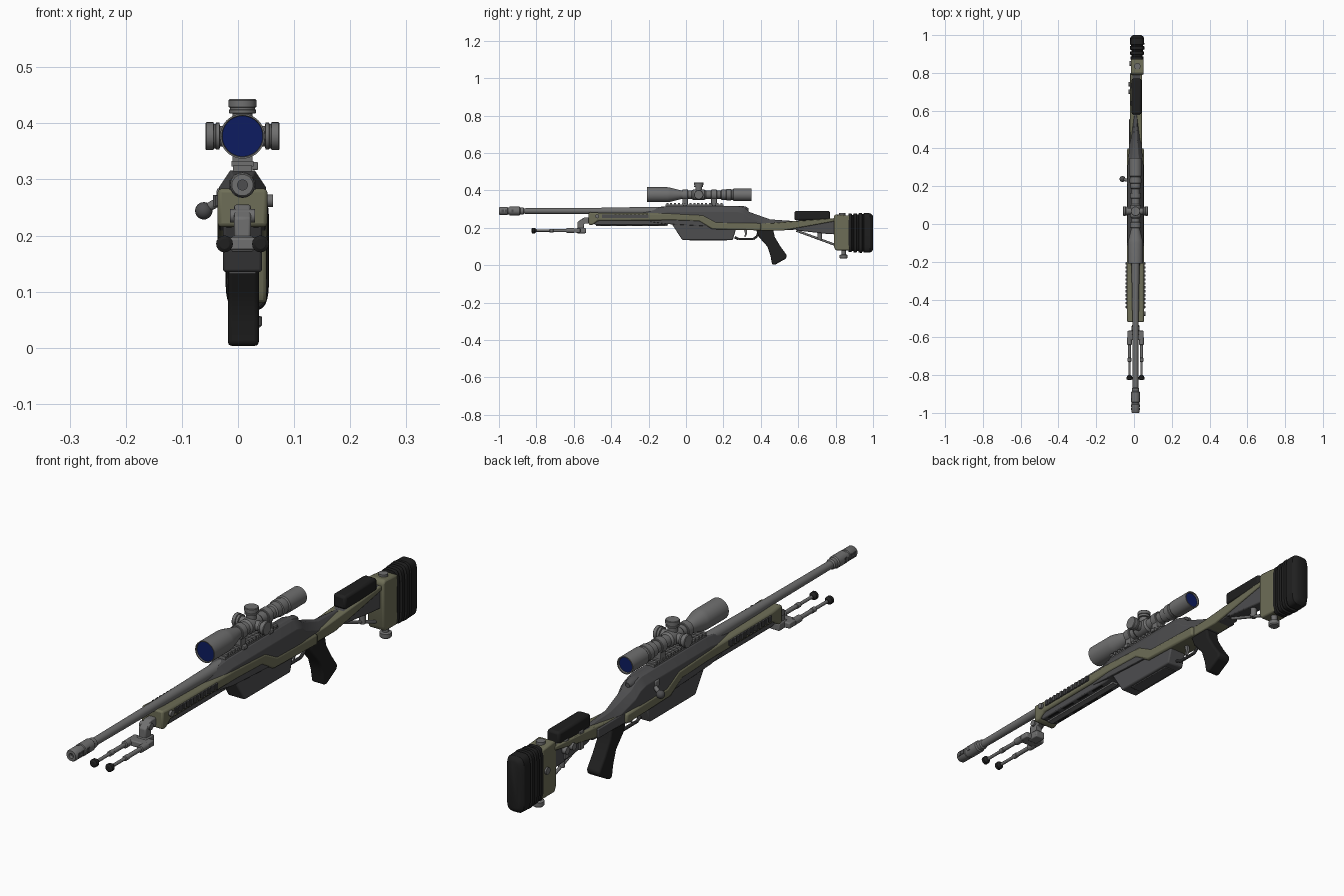
import bpy, bmesh, math
from mathutils import Vector, Matrix

CX = 0.008  # centre line of the barrel


def mat(name, c):
    m = bpy.data.materials.new(name)
    m.diffuse_color = (*c, 1)
    return m


METAL = mat("steel grey", (0.16, 0.16, 0.16))
DARK = mat("dark grey", (0.075, 0.075, 0.078))
OLIVE = mat("olive", (0.155, 0.155, 0.095))
BLACK = mat("rubber black", (0.014, 0.014, 0.014))
LENS = mat("lens blue", (0.004, 0.012, 0.12))


def finish(name, bm, m, bevel=0, segs=2):
    bmesh.ops.recalc_face_normals(bm, faces=bm.faces)
    me = bpy.data.meshes.new(name)
    bm.to_mesh(me)
    bm.free()
    me.materials.append(m)
    ob = bpy.data.objects.new(name, me)
    bpy.context.collection.objects.link(ob)
    me.shade_smooth()
    me.set_sharp_from_angle(angle=math.radians(32))
    if bevel:
        b = ob.modifiers.new("bevel", 'BEVEL')
        b.width, b.segments, b.limit_method = bevel, segs, 'ANGLE'
    return ob


def skin(bm, rings, caps=True):
    rings = [[bm.verts.new(p) for p in r] for r in rings]
    n = len(rings[0])
    for a, b in zip(rings, rings[1:]):
        for i in range(n):
            bm.faces.new((a[i], a[(i + 1) % n], b[(i + 1) % n], b[i]))
    if caps:
        bm.faces.new(rings[0])
        bm.faces.new(rings[-1])


def slab(name, pts, x0, x1, m, bevel=0.0, segs=2):
    """Side profile of (y, z) points pushed out across x."""
    bm = bmesh.new()
    skin(bm, [[(x, y, z) for y, z in pts] for x in (x0, x1)])
    return finish(name, bm, m, bevel, segs)


def lathe(name, prof, centre, m, axis='Y', n=32):
    """(offset, radius) profile turned round an axis."""
    bm = bmesh.new()
    c = Vector(centre)
    rings = []
    for a, r in prof:
        ring = []
        for i in range(n):
            t = 2 * math.pi * i / n
            u, v = r * math.cos(t), r * math.sin(t)
            ring.append(c + Vector({'X': (a, u, v), 'Y': (u, a, v), 'Z': (u, v, a)}[axis]))
        rings.append(ring)
    skin(bm, rings)
    return finish(name, bm, m)


def rod(name, p, q, r, m, n=16):
    p, q = Vector(p), Vector(q)
    bm = bmesh.new()
    rot = (q - p).to_track_quat('Z', 'Y').to_matrix().to_4x4()
    bmesh.ops.create_cone(bm, cap_ends=True, segments=n, radius1=r, radius2=r,
                          depth=(q - p).length, matrix=Matrix.Translation((p + q) / 2) @ rot)
    return finish(name, bm, m)


def boxes(name, items, m, bevel=0.0):
    bm = bmesh.new()
    for c, s in items:
        bmesh.ops.create_cube(bm, size=1, matrix=Matrix.Translation(c) @ Matrix.Diagonal((*s, 1)))
    return finish(name, bm, m, bevel)


def loft(name, secs, m, cx=0.02, cz=0.03, x=CX):
    """Sections (y, half width, bottom, top) with sloped upper shoulders."""
    bm = bmesh.new()
    rings = []
    for y, h, z0, z1 in secs:
        rings.append([(x + a, y, z) for a, z in ((-h, z0), (h, z0), (h, z1 - cz), (h - cx, z1),
                                                 (cx - h, z1), (-h, z1 - cz))])
    skin(bm, rings)
    return finish(name, bm, m, 0.002)


# Barrel and muzzle brake
lathe("barrel", [(-0.9, 0.0145), (-0.5, 0.0165), (-0.25, 0.021), (-0.05, 0.024)], (CX, 0, 0.29), METAL)
lathe("muzzle_brake", [(-0.94, 0.009), (-1.0, 0.009), (-1.0, 0.019), (-0.995, 0.022), (-0.955, 0.022),
                       (-0.953, 0.020), (-0.945, 0.020), (-0.943, 0.023), (-0.89, 0.023), (-0.885, 0.019),
                       (-0.87, 0.019), (-0.865, 0.0146)], (CX, 0, 0.29), METAL)
boxes("brake_ports", [((CX, y, 0.29), (0.046, 0.012, 0.018)) for y in (-0.98, -0.962, -0.928)], DARK)

# Upper receiver, tang and wrist
loft("receiver", [(-0.25, 0.030, 0.24, 0.288), (-0.10, 0.042, 0.22, 0.316), (0.28, 0.042, 0.2, 0.316),
                  (0.315, 0.041, 0.19, 0.306), (0.34, 0.038, 0.19, 0.284), (0.45, 0.030, 0.185, 0.245),
                  (0.58, 0.026, 0.19, 0.236)], DARK)
lathe("bolt_shroud", [(0.2, 0.022), (0.29, 0.022), (0.32, 0.018), (0.335, 0.008)], (CX, 0, 0.296), DARK)
rod("bolt_handle", (-0.015, 0.225, 0.272), (-0.058, 0.238, 0.247), 0.008, METAL)
bm = bmesh.new()
bmesh.ops.create_uvsphere(bm, u_segments=20, v_segments=12, radius=0.0155,
                          matrix=Matrix.Translation((-0.061, 0.238, 0.244)))
finish("bolt_knob", bm, DARK)
boxes("bolt_root", [((-0.022, 0.222, 0.272), (0.032, 0.03, 0.026))], METAL, 0.005)

# Olive chassis running down both sides
slab("chassis_shell", [(-0.52, 0.284), (-0.46, 0.28), (-0.1, 0.278), (0.09, 0.268), (0.16, 0.23), (0.40, 0.224),
                       (0.40, 0.186), (0.14, 0.193), (0.07, 0.235), (-0.08, 0.24), (-0.47, 0.238),
                       (-0.5, 0.215), (-0.52, 0.215)],
     CX - 0.0445, CX + 0.0445, OLIVE, 0.007)
slab("stock_arm", [(0.39, 0.224), (0.46, 0.226), (0.58, 0.236), (0.80, 0.252), (0.80, 0.236), (0.6, 0.2),
                   (0.52, 0.186), (0.39, 0.186)], CX - 0.028, CX + 0.034, OLIVE, 0.004)
boxes("wrist_left_panel", [((CX - 0.030, 0.47, 0.207), (0.008, 0.17, 0.036))], DARK, 0.003)

# Fore-end lower rail, slots and side rails
slab("fore_end_lower", [(-0.50, 0.245), (-0.05, 0.245), (-0.06, 0.225), (-0.12, 0.215), (-0.48, 0.215), (-0.50, 0.225)],
     CX - 0.034, CX + 0.034, DARK, 0.004)
boxes("lower_rail", [((CX, -0.29, 0.213), (0.024, 0.38, 0.008))], METAL)
boxes("lower_slots", [((CX + s * 0.024, -0.43 + i * 0.085, 0.2145), (0.009, 0.055, 0.003))
                      for s in (-1, 1) for i in range(4)], BLACK)
for s, side in ((-1, "left"), (1, "right")):
    x = CX + s * 0.047
    boxes(side + "_side_rail", [((x - s * 0.001, -0.325, 0.262), (0.005, 0.25, 0.018))] +
          [((x + s * 0.002, -0.44 + i * 0.021, 0.262), (0.007, 0.011, 0.021)) for i in range(12)], DARK)
rod("sling_stud", (0.05, -0.475, 0.262), (0.062, -0.475, 0.262), 0.011, METAL)

# Magazine housing
slab("magazine_housing", [(-0.09, 0.243), (-0.02, 0.135), (0.25, 0.135), (0.268, 0.195), (0.14, 0.2), (0.07, 0.242)],
     CX - 0.035, CX + 0.035, DARK, 0.005)
boxes("magazine_floor", [((CX, 0.12, 0.134), (0.048, 0.2, 0.006))], DARK, 0.002)

# Trigger and guard
guard = [(0.26, 0.15), (0.28, 0.14), (0.36, 0.14), (0.38, 0.155), (0.39, 0.185)]
for i, (a, b) in enumerate(zip(guard, guard[1:])):
    rod(f"trigger_guard_{i + 1}", (CX, *a), (CX, *b), 0.006, DARK, 10)
slab("trigger", [(0.31, 0.19), (0.325, 0.19), (0.327, 0.17), (0.318, 0.150), (0.312, 0.150), (0.316, 0.17)],
     CX - 0.005, CX + 0.005, METAL)

# Pistol grip
slab("pistol_grip", [(0.375, 0.19), (0.465, 0.195), (0.475, 0.15), (0.505, 0.1), (0.54, 0.052), (0.535, 0.036),
                     (0.475, 0.002), (0.46, 0.005), (0.452, 0.05), (0.435, 0.1), (0.39, 0.15)],
     CX - 0.026, CX + 0.029, BLACK, 0.012, 3)

# Adjustable stock with cheek rest
slab("stock_frame", [(0.575, 0.236), (0.80, 0.252), (0.80, 0.165), (0.75, 0.168), (0.6, 0.185), (0.575, 0.195)],
     CX - 0.02, CX + 0.028, DARK, 0.004)
boxes("cheek_rest", [((0.013, 0.675, 0.265), (0.052, 0.19, 0.05))], BLACK, 0.009)
boxes("cheek_posts", [((CX - 0.02, y, 0.215), (0.012, 0.025, 0.07)) for y in (0.64, 0.73)], METAL, 0.002)
for y in (0.70, 0.74):
    rod("cheek_adjust_knob", (-0.028, y, 0.215), (-0.005, y, 0.215), 0.013, METAL)
rod("stock_strut", (0.015, 0.59, 0.185), (0.015, 0.80, 0.108), 0.006, METAL)
rod("strut_link", (0.015, 0.715, 0.18), (0.015, 0.715, 0.135), 0.012, METAL)

# Butt block, rubber pad and monopod knob
slab("butt_block", [(0.79, 0.262), (0.80, 0.272), (0.875, 0.265), (0.875, 0.08), (0.80, 0.08), (0.79, 0.1)],
     -0.017, 0.051, OLIVE, 0.006)
rod("butt_top_knob", (0.018, 0.835, 0.262), (0.018, 0.835, 0.278), 0.017, METAL)
rod("butt_left_catch", (-0.024, 0.85, 0.18), (0.0, 0.85, 0.18), 0.013, METAL)
bm = bmesh.new()
rings = []
for y, k in ((0.87, 0), (0.885, 0), (0.888, -0.006), (0.894, -0.006), (0.897, 0.002), (0.912, 0.002), (0.915, -0.005),
             (0.921, -0.005), (0.924, 0.003), (0.94, 0.004), (0.943, -0.003), (0.948, -0.003), (0.951, 0.003),
             (0.985, 0.002), (0.995, -0.005), (1.0, -0.014)):
    rings.append([(0.0165 + math.copysign(abs(math.cos(t)) ** 0.5, math.cos(t)) * (0.035 + k), y,
                   0.173 + math.copysign(abs(math.sin(t)) ** 0.36, math.sin(t)) * (0.103 + k))
                  for t in (2 * math.pi * (i + 0.5) / 40 for i in range(40))])
skin(bm, rings)
finish("butt_pad", bm, BLACK)
lathe("monopod_knob", [(0.036, 0.017), (0.04, 0.021), (0.055, 0.021), (0.058, 0.012), (0.085, 0.012)],
      (0.022, 0.843, 0), METAL, 'Z', 24)

# Bipod folded forward
slab("bipod_mount", [(-0.50, 0.255), (-0.545, 0.255), (-0.58, 0.232), (-0.58, 0.195), (-0.545, 0.195), (-0.545, 0.222),
                     (-0.50, 0.222)], CX - 0.015, CX + 0.015, METAL, 0.004)
rod("bipod_pivot", (CX - 0.022, -0.555, 0.235), (CX + 0.022, -0.555, 0.235), 0.012, METAL)
boxes("bipod_yoke", [((CX, -0.59, 0.185), (0.084, 0.05, 0.022)), ((CX, -0.56, 0.185), (0.04, 0.05, 0.028))],
      METAL, 0.004)
for s, side in ((-1, "left"), (1, "right")):
    lathe(side + "_bipod_leg", [(-0.81, 0.006), (-0.73, 0.006), (-0.728, 0.0095), (-0.71, 0.0095), (-0.708, 0.008),
                                (-0.64, 0.008), (-0.638, 0.013), (-0.60, 0.013)], (CX + s * 0.032, 0, 0.185), METAL, 'Y', 16)
    lathe(side + "_bipod_foot", [(-0.826, 0.009), (-0.822, 0.015), (-0.81, 0.015), (-0.8, 0.008)],
          (CX + s * 0.032, 0, 0.185), BLACK, 'Y', 16)

# Scope rail and rings
boxes("scope_rail", [((CX, 0.045, 0.319), (0.034, 0.31, 0.012))] +
      [((CX, -0.1 + i * 0.0207, 0.328), (0.040, 0.011, 0.01)) for i in range(15)], METAL)
for y, side in ((-0.005, "front"), (0.15, "rear")):
    lathe(side + "_scope_ring", [(-0.015, 0.026), (-0.013, 0.028), (0.013, 0.028), (0.015, 0.026)],
          (CX, y, 0.377), METAL)
    boxes(side + "_ring_base", [((CX, y, 0.341), (0.036, 0.03, 0.034)), ((CX + 0.022, y, 0.324), (0.012, 0.022, 0.014))],
          METAL, 0.002)

# Scope tube, lenses and turrets
lathe("scope_tube", [(-0.195, 0.035), (-0.208, 0.037), (-0.208, 0.04), (-0.10, 0.04), (-0.085, 0.038), (-0.03, 0.024),
                     (-0.02, 0.022), (0.03, 0.022), (0.038, 0.028), (0.098, 0.028), (0.106, 0.022), (0.185, 0.022),
                     (0.19, 0.027), (0.215, 0.027), (0.217, 0.031), (0.24, 0.031), (0.242, 0.029), (0.25, 0.029),
                     (0.255, 0.033), (0.35, 0.033), (0.35, 0.029), (0.338, 0.027)], (CX, 0, 0.377), METAL, n=40)
lathe("front_lens", [(-0.202, 0.0365), (-0.196, 0.0365)], (CX, 0, 0.377), LENS, n=40)
lathe("rear_lens", [(0.335, 0.0285), (0.343, 0.0285)], (CX, 0, 0.377), LENS, n=40)
for name, ax, s in (("top_turret", 'Z', 1), ("left_turret", 'X', -1), ("right_turret", 'X', 1)):
    prof = [(0.0, 0.018), (0.04, 0.018), (0.041, 0.024), (0.047, 0.024), (0.048, 0.022), (0.051, 0.022),
            (0.052, 0.025), (0.064, 0.025), (0.066, 0.023)]
    lathe(name, [(s * a, r) for a, r in prof], (CX, 0.068, 0.377), METAL, ax, 28)
